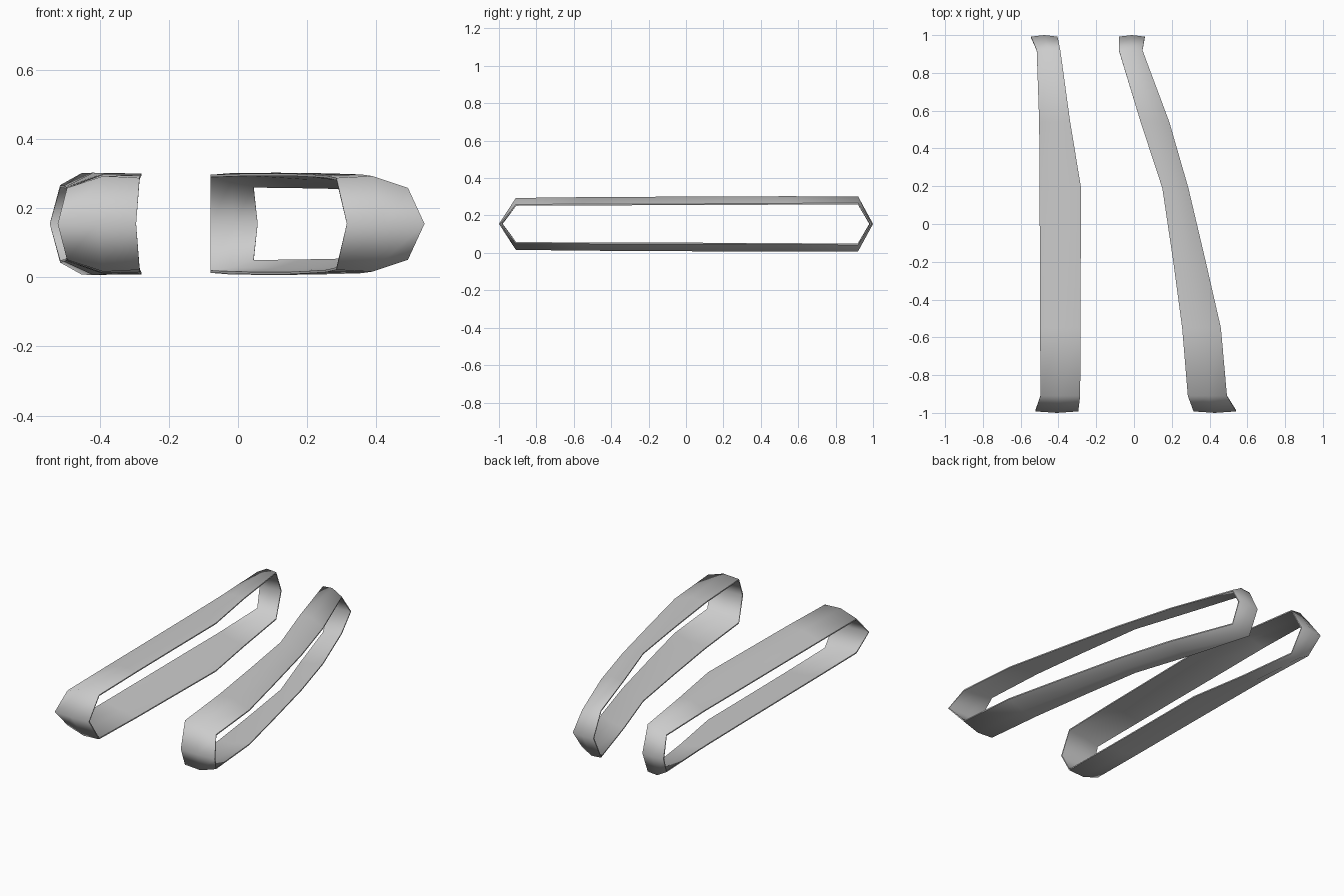
import bpy, bmesh

if "Cube" in bpy.data.objects:
    bpy.data.objects.remove(bpy.data.objects["Cube"])

ZC = 0.155  # mid height of both bands

# Stations along y: (y, half height at shallow edge, half height at tall edge)
STATIONS = [(-0.91, 0.104, 0.133), (-0.55, 0.106, 0.14), (-0.2, 0.107, 0.143),
            (0.19, 0.108, 0.146), (0.54, 0.11, 0.146), (0.92, 0.112, 0.142)]
CROWN = 0.02
RIM, MID = 0.007, 0.02  # wall thickness at rims and at the middle


def section(x0, x1, y, h0, h1, up, tip=0):
    """Six points across the band: three outside, three inside."""
    pts = []
    xm, hm = (x0 + x1) / 2, (h0 + h1) / 2 + CROWN
    outer = [(x0, h0, RIM), (xm, hm, MID), (x1, h1, RIM)]
    for x, h, t in outer:
        if tip:
            pts.append((x, y - tip * (0.008 if t == RIM else 0), ZC))
        else:
            pts.append((x, y, ZC + up * h))
    for x, h, t in reversed(outer):
        if tip:
            pts.append((x, y - tip * (t + (0.008 if t == RIM else 0)), ZC))
        else:
            ys = y - 0.3 * t * (1 if y > 0.9 else -1 if y < -0.9 else 0)
            pts.append((x, ys, ZC + up * (h - t)))
    return pts


def make_band(name, xs, front_tip, back_tip, tall_left):
    def sec(x, st, up):
        y, low, high = st
        h = (high, low) if tall_left else (low, high)
        return section(*x, y, *h, up)

    # Closed loop: top, back tip, underside, front tip
    rings = [sec(x, s, 1) for x, s in zip(xs, STATIONS)]
    rings.append(section(*back_tip, 1.0, 0, 0, 0, tip=1))
    rings += [sec(x, s, -1) for x, s in reversed(list(zip(xs, STATIONS)))]
    rings.append(section(*front_tip, -1.0, 0, 0, 0, tip=-1))

    bm = bmesh.new()
    vs = [[bm.verts.new(p) for p in r] for r in rings]
    for i, a in enumerate(vs):
        b = vs[(i + 1) % len(vs)]
        for j in range(6):
            k = (j + 1) % 6
            bm.faces.new((a[j], a[k], b[k], b[j]))
    bmesh.ops.recalc_face_normals(bm, faces=bm.faces)
    # Smooth along the band, crisp rims
    for f in bm.faces:
        f.smooth = True
    for i, a in enumerate(vs):
        b = vs[(i + 1) % len(vs)]
        for j in (0, 2, 3, 5):
            bm.edges.get((a[j], b[j])).smooth = False
    me = bpy.data.meshes.new(name)
    bm.to_mesh(me)
    bm.free()
    bpy.context.collection.objects.link(bpy.data.objects.new(name, me))


# Nearly straight band
make_band("straight_band",
          [(-0.495, -0.285), (-0.497, -0.283), (-0.498, -0.282),
           (-0.50, -0.28), (-0.502, -0.338), (-0.515, -0.39)],
          (-0.522, -0.295), (-0.545, -0.405), False)

# Swept band
make_band("swept_band",
          [(0.285, 0.492), (0.255, 0.46), (0.208, 0.38),
           (0.15, 0.288), (0.035, 0.187), (-0.08, 0.045)],
          (0.315, 0.54), (-0.08, 0.057), True)
